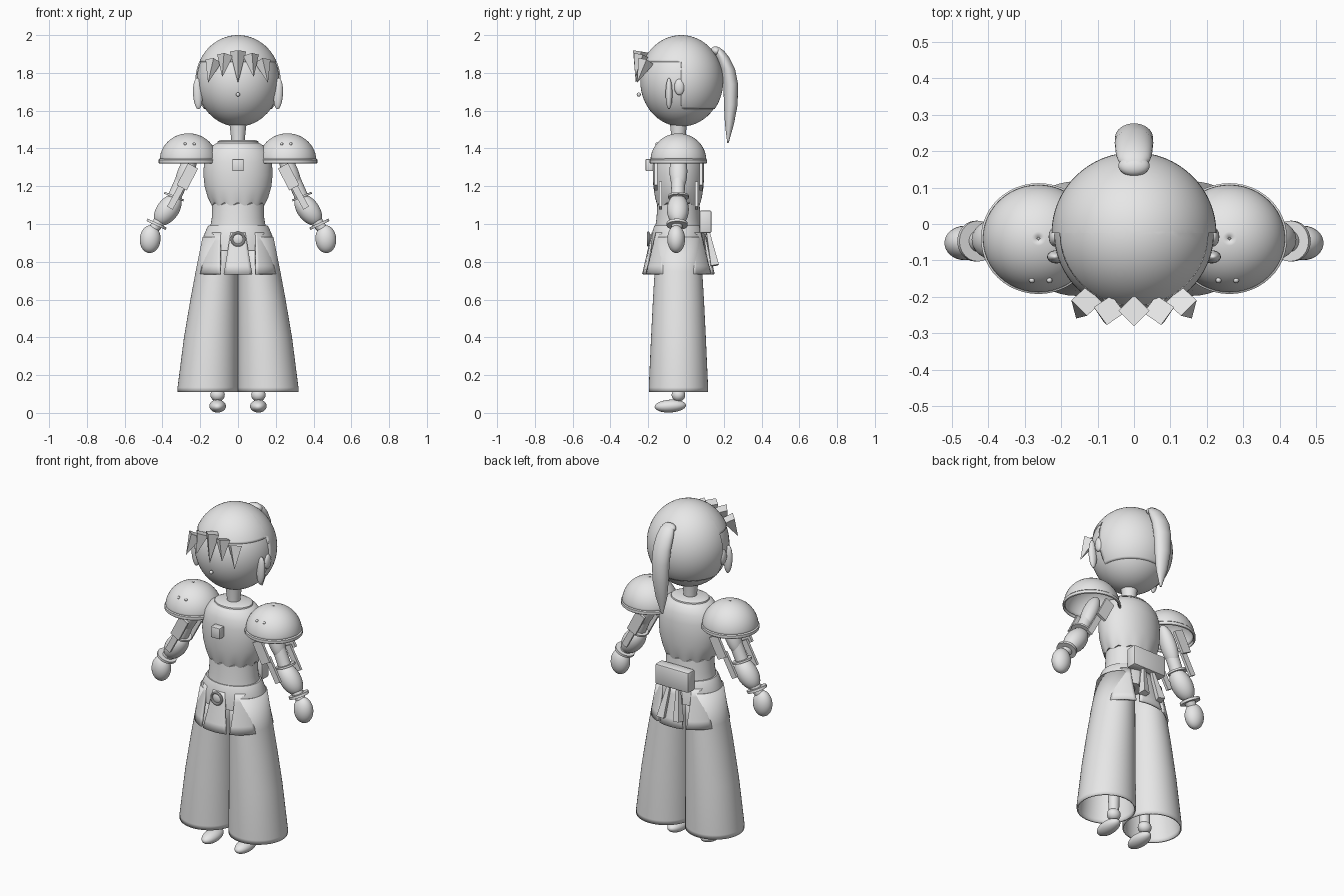
import bpy, bmesh, math
from mathutils import Vector, Matrix

cube = bpy.data.objects.get("Cube")
if cube:
    bpy.data.objects.remove(cube, do_unlink=True)

grey = bpy.data.materials.new("plain_grey")
grey.use_nodes = True
grey.diffuse_color = (0.8, 0.8, 0.8, 1)
grey.node_tree.nodes["Principled BSDF"].inputs["Base Color"].default_value = (0.8, 0.8, 0.8, 1)

CY = -0.04  # depth of the body axis
SIDES = (("left", 1), ("right", -1))


def finish(name, bm, smooth=True, wall=0.0):
    bmesh.ops.recalc_face_normals(bm, faces=bm.faces)
    mesh = bpy.data.meshes.new(name)
    bm.to_mesh(mesh)
    bm.free()
    mesh.materials.append(grey)
    ob = bpy.data.objects.new(name, mesh)
    bpy.context.collection.objects.link(ob)
    if wall:
        mod = ob.modifiers.new("wall", 'SOLIDIFY')
        mod.thickness = wall
        mod.offset = -1
    if smooth:
        bpy.ops.object.select_all(action='DESELECT')
        ob.select_set(True)
        bpy.context.view_layer.objects.active = ob
        bpy.ops.object.shade_smooth_by_angle(angle=math.radians(40))
    return ob


def loft(name, sections, n=48, caps=True, wall=0.0, wave=0.0):
    """Skin over horizontal ellipses (x, y, z, rx, ry); wave scallops the first ring."""
    bm = bmesh.new()
    rings = []
    for k, (x, y, z, rx, ry) in enumerate(sections):
        ring = []
        for i in range(n):
            a = math.tau * i / n
            dz = wave * math.cos(12 * a) if k == 0 else 0
            ring.append(bm.verts.new((x + rx * math.cos(a), y + ry * math.sin(a), z + dz)))
        rings.append(ring)
    for r, s in zip(rings, rings[1:]):
        for i in range(n):
            j = (i + 1) % n
            bm.faces.new((r[i], r[j], s[j], s[i]))
    if caps:
        bm.faces.new(rings[0])
        bm.faces.new(rings[-1])
    return finish(name, bm, wall=wall)


def aim(direction):
    return Vector(direction).to_track_quat('Z', 'Y').to_matrix().to_4x4()


def ellipsoid(name, centre, radii, axis=(0, 0, 1), seg=32):
    bm = bmesh.new()
    m = Matrix.Translation(centre) @ aim(axis) @ Matrix.Diagonal((*radii, 1))
    bmesh.ops.create_uvsphere(bm, u_segments=seg, v_segments=seg // 2, radius=1, matrix=m)
    return finish(name, bm)


def rod(name, a, b, ra, rb, seg=24, smooth=True, spin=0.0):
    a, b = Vector(a), Vector(b)
    bm = bmesh.new()
    m = Matrix.Translation((a + b) / 2) @ aim(b - a) @ Matrix.Rotation(spin, 4, 'Z')
    bmesh.ops.create_cone(bm, cap_ends=True, segments=seg, radius1=ra, radius2=rb,
                          depth=(b - a).length, matrix=m)
    return finish(name, bm, smooth)


def box(name, centre, size, turn=0.0, bevel=0.0):
    bm = bmesh.new()
    m = Matrix.Translation(centre) @ Matrix.Rotation(turn, 4, 'Y') @ Matrix.Diagonal((*size, 1))
    bmesh.ops.create_cube(bm, size=1, matrix=m)
    if bevel:
        bmesh.ops.bevel(bm, geom=bm.edges[:], offset=bevel, segments=2, affect='EDGES', profile=0.5)
    return finish(name, bm, smooth=bool(bevel))


# Head, nose and neck
HEAD = Vector((0, -0.025, 1.756))
ellipsoid("head", HEAD, (0.219, 0.217, 0.24), seg=64)
ellipsoid("nose", (0, -0.25, 1.685), (0.011, 0.011, 0.011), seg=16)
loft("neck", [(0, CY, 1.4, 0.036, 0.036), (0, CY, 1.45, 0.036, 0.036), (0, CY, 1.54, 0.046, 0.046)])

# Hair cap: short fringe line in front, long at the back
bm = bmesh.new()
bmesh.ops.create_uvsphere(bm, u_segments=64, v_segments=32, radius=1,
                          matrix=Matrix.Translation(HEAD) @ Matrix.Diagonal((0.226, 0.222, 0.244, 1)))
for co, no in (((0, 0, 1.86), (0, 0, 1)), ((0, 0, 1.61), (0, 0, 1)), ((0, -0.025, 0), (0, 1, 0))):
    bmesh.ops.bisect_plane(bm, geom=bm.verts[:] + bm.edges[:] + bm.faces[:], plane_co=co, plane_no=no)
bare = [f for f in bm.faces if not (f.calc_center_median().z > 1.86 or
        (f.calc_center_median().y > -0.025 and f.calc_center_median().z > 1.61))]
bmesh.ops.delete(bm, geom=bare, context='FACES')
finish("hair_cap", bm, wall=0.012)

# Pointed fringe locks
for i, (x, y, z, tx, ty, tz) in enumerate((
        (0, -0.238, 1.913, 0, -0.265, 1.75),
        (0.068, -0.236, 1.893, 0.083, -0.268, 1.78),
        (0.13, -0.212, 1.862, 0.158, -0.258, 1.75))):
    for side, s in SIDES if i else (("middle", 1),):
        rod(f"fringe_lock_{i}_{side}", (s * x, y, z), (s * tx, ty, tz), 0.043, 0.001, 4, False,
            spin=s * x * 4)

# Ponytail
ellipsoid("hair_tie", (0, 0.16, 1.915), (0.043, 0.03, 0.024), (0, 0.5, 1))
tail = [(1.935, 0.165, 0.02, 0.012), (1.915, 0.175, 0.042, 0.028), (1.88, 0.195, 0.05, 0.035),
        (1.82, 0.222, 0.053, 0.038), (1.74, 0.237, 0.052, 0.039), (1.63, 0.237, 0.046, 0.036),
        (1.53, 0.23, 0.034, 0.024), (1.43, 0.222, 0.006, 0.004)]
loft("ponytail", [(0, y, z, rx, ry) for z, y, rx, ry in tail], 32)

# Torso: cropped top with a wavy hem over a bare waist
top = [(1.105, 0.143, 0.115), (1.14, 0.16, 0.124), (1.2, 0.177, 0.133), (1.26, 0.183, 0.136),
       (1.33, 0.18, 0.135), (1.38, 0.165, 0.125), (1.415, 0.135, 0.108), (1.43, 0.11, 0.09)]
loft("cropped_top", [(0, CY, *t) for t in top], 96, wave=0.008)
loft("collar", [(0, CY, 1.42, 0.112, 0.092), (0, CY, 1.437, 0.108, 0.088), (0, CY, 1.445, 0.09, 0.07)])
loft("waist", [(0, CY, 0.97, 0.15, 0.125), (0, CY, 1.03, 0.139, 0.116), (0, CY, 1.14, 0.135, 0.11)])
box("chest_badge", (0, -0.192, 1.312), (0.06, 0.045, 0.065), bevel=0.006)

# Hips, belt buckle and skirt panels
loft("belt", [(0, CY, 0.86, 0.19, 0.148), (0, CY, 0.93, 0.185, 0.145),
              (0, CY, 0.98, 0.164, 0.132), (0, CY, 0.993, 0.155, 0.126)])
bm = bmesh.new()
for k in range(8):
    grid = []
    for j in range(6):
        t = j / 5
        a = [math.tau * k / 8 + math.radians(13 + 7 * t) * (i / 4 - 1) for i in range(9)]
        rx, ry = 0.172 + 0.05 * t ** 0.8, 0.142 + 0.05 * t
        grid.append([bm.verts.new((rx * math.sin(u), CY - ry * math.cos(u), 0.955 - 0.22 * t)) for u in a])
    for r, q in zip(grid, grid[1:]):
        for i in range(8):
            bm.faces.new((r[i], r[i + 1], q[i + 1], q[i]))
finish("skirt_panels", bm, wall=0.012)
bpy.ops.mesh.primitive_torus_add(major_segments=32, minor_segments=10, major_radius=0.033,
                                 minor_radius=0.007, location=(0, -0.2, 0.92), rotation=(math.pi / 2, 0, 0))
buckle = bpy.context.object
buckle.name = "belt_buckle"
buckle.data.materials.append(grey)
bpy.ops.object.shade_smooth_by_angle()
ellipsoid("buckle_stone", (0, -0.193, 0.92), (0.03, 0.012, 0.03))

# Back pouch with hanging straps
box("back_pouch", (0, 0.103, 1.012), (0.22, 0.065, 0.12), bevel=0.01)
for side, s in SIDES:
    rod(f"pouch_strap_{side}", (s * 0.03, 0.115, 0.96), (s * 0.055, 0.15, 0.78), 0.012, 0.03, 4, False)

for side, s in SIDES:
    # Wide trouser leg, inner leg and foot
    leg = [(0.11, 0.16, 0.157), (0.135, 0.16, 0.157), (0.4, 0.143, 0.145), (0.6, 0.126, 0.135),
           (0.75, 0.112, 0.126), (0.93, 0.094, 0.117)]
    loft(f"trouser_leg_{side}", [(s * r, CY, z, r, ry) for z, r, ry in leg], caps=False, wall=0.008)
    rod(f"shin_{side}", (s * 0.108, CY, 0.1), (s * 0.1, CY, 0.8), 0.028, 0.05)
    ellipsoid(f"ankle_{side}", (s * 0.108, CY, 0.095), (0.038, 0.036, 0.035))
    ellipsoid(f"foot_{side}", (s * 0.108, -0.083, 0.036), (0.044, 0.034, 0.083), (0, 1, 0.06))

    # Ear and side lock
    ellipsoid(f"ear_{side}", (s * 0.217, -0.035, 1.725), (0.017, 0.027, 0.043))
    ellipsoid(f"side_lock_{side}", (s * 0.213, -0.09, 1.69), (0.018, 0.025, 0.083), (s * 0.05, 0, 1))

    # Domed shoulder guard with rim and rivets
    X = s * 0.262
    dome = [(X, CY, 1.335 + 0.145 * math.sin(t), 0.153 * math.cos(t), 0.148 * math.cos(t))
            for t in (math.radians(90 * i / 12) for i in range(12))]
    dome.append((X, CY, 1.48, 0.004, 0.004))
    loft(f"shoulder_guard_{side}", dome, caps=False, wall=0.01)
    rim = [(1.32, 0.154), (1.324, 0.158), (1.34, 0.158), (1.346, 0.152)]
    loft(f"shoulder_rim_{side}", [(X, CY, z, r, r - 0.006) for z, r in rim], caps=False, wall=0.012)
    for x in (0.232, 0.28):
        ellipsoid(f"rivet_{side}", (s * x, -0.154, 1.424), (0.008, 0.008, 0.008), seg=12)

    # Arm: upper arm, elbow ring, puffed forearm, cuff, hand
    ellipsoid(f"upper_arm_{side}", (s * 0.275, CY, 1.28), (0.047, 0.042, 0.12), (s * 0.42, 0, -1))
    rod(f"elbow_{side}", (s * 0.28, CY, 1.27), (s * 0.36, CY - 0.005, 1.09), 0.036, 0.036)
    rod(f"elbow_ring_{side}", (s * 0.337, CY, 1.15), (s * 0.341, CY, 1.14), 0.055, 0.055)
    ellipsoid(f"forearm_{side}", (s * 0.372, CY - 0.003, 1.075), (0.058, 0.058, 0.095), (s * 0.75, 0, -1))
    rod(f"wrist_{side}", (s * 0.38, CY, 1.06), (s * 0.45, CY - 0.01, 0.97), 0.04, 0.026)
    rod(f"cuff_{side}", (s * 0.428, CY - 0.007, 1.005), (s * 0.434, CY - 0.007, 0.992), 0.056, 0.056)
    ellipsoid(f"hand_{side}", (s * 0.465, -0.052, 0.92), (0.047, 0.055, 0.074), (s * -0.08, 0, 1))

    # Armour plates in front of and behind the arm
    for place, y in (("front", -0.12), ("back", 0.12)):
        box(f"arm_plate_{place}_{side}", (s * 0.268, CY + y, 1.25), (0.06, 0.016, 0.13), s * -0.48)
        box(f"arm_strip_{place}_{side}", (s * 0.325, CY + y * 0.8, 1.15), (0.034, 0.016, 0.15), s * -0.5)
